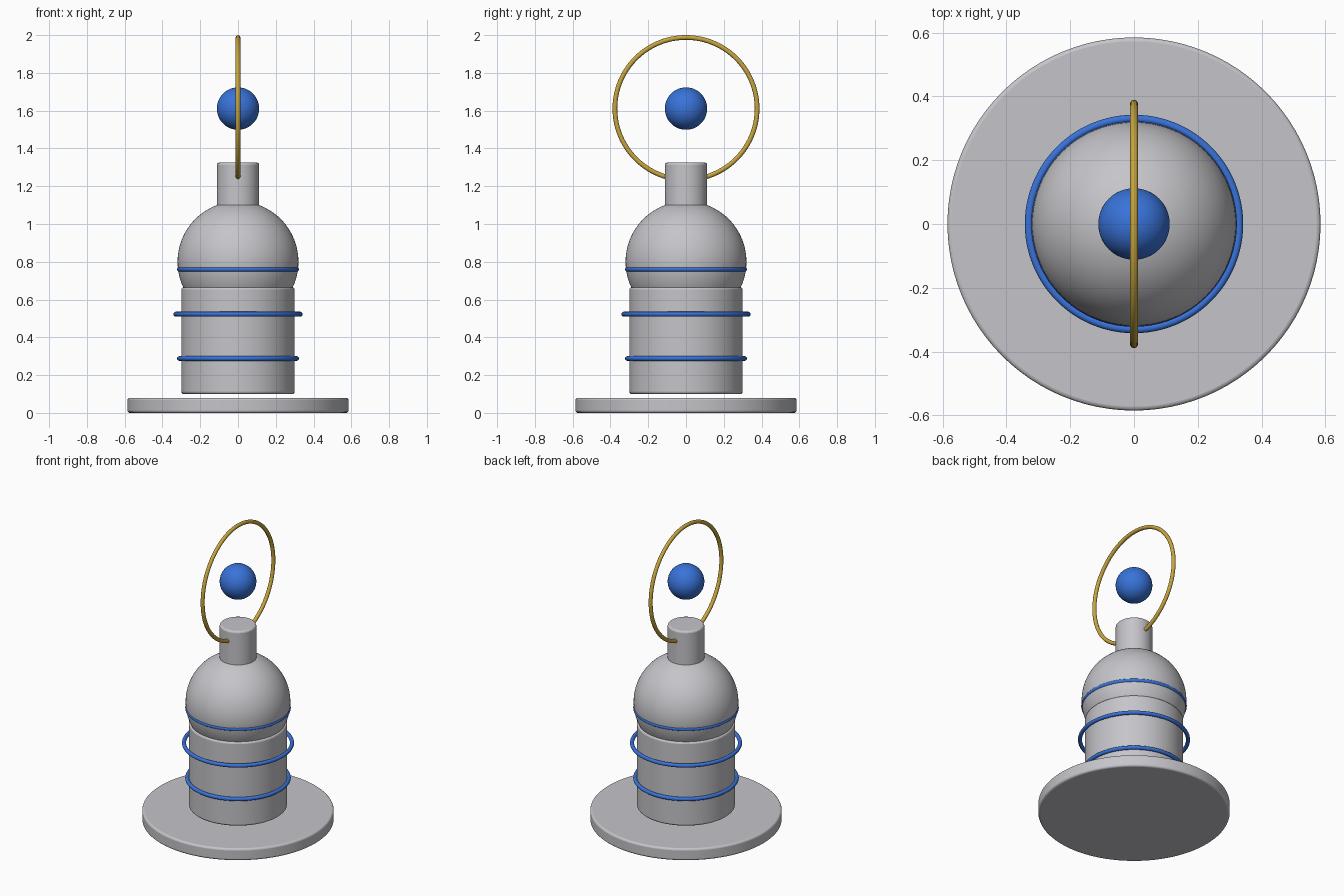
import bpy
import math

cube = bpy.data.objects.get("Cube")
if cube:
    bpy.data.objects.remove(cube, do_unlink=True)


def make_material(name, rgb):
    mat = bpy.data.materials.new(name)
    mat.use_nodes = True
    color = (*rgb, 1.0)
    mat.diffuse_color = color
    mat.node_tree.nodes["Principled BSDF"].inputs["Base Color"].default_value = color
    return mat


grey = make_material("light grey", (0.56, 0.56, 0.59))
blue = make_material("blue", (0.04, 0.17, 0.69))
gold = make_material("gold", (0.57, 0.38, 0.05))


def finish(name, mat):
    obj = bpy.context.object
    obj.name = name
    obj.data.materials.append(mat)
    bpy.ops.object.shade_smooth_by_angle(angle=math.radians(40))
    return obj


def drum(name, radius, bottom, top, bevel):
    bpy.ops.mesh.primitive_cylinder_add(
        vertices=96, radius=radius, depth=top - bottom,
        location=(0, 0, (bottom + top) / 2))
    obj = finish(name, grey)
    mod = obj.modifiers.new("soft edge", "BEVEL")
    mod.width = bevel
    mod.segments = 3
    mod.limit_method = "ANGLE"
    mod.angle_limit = math.radians(40)


def ball(name, radius, z, mat):
    bpy.ops.mesh.primitive_uv_sphere_add(
        segments=96, ring_count=48, radius=radius, location=(0, 0, z))
    finish(name, mat)


def ring(name, radius, z, mat, tilt=0.0):
    bpy.ops.mesh.primitive_torus_add(
        major_radius=radius, minor_radius=0.0125, major_segments=96,
        minor_segments=16, location=(0, 0, z), rotation=(0, tilt, 0))
    finish(name, mat)


# Grey stand, body, dome and neck
drum("base_disc", 0.585, 0.0, 0.08, 0.012)
drum("body", 0.30, 0.10, 0.665, 0.012)
ball("dome", 0.32, 0.80, grey)
drum("neck", 0.112, 1.0, 1.325, 0.012)

# Blue bands around the body and dome
ring("lower_band", 0.31, 0.288, blue)
ring("middle_band", 0.33, 0.523, blue)
ring("upper_band", 0.31, 0.76, blue)

# Floating orb inside an upright hoop
ball("orb", 0.112, 1.611, blue)
ring("hoop", 0.3765, 1.611, gold, math.pi / 2)
